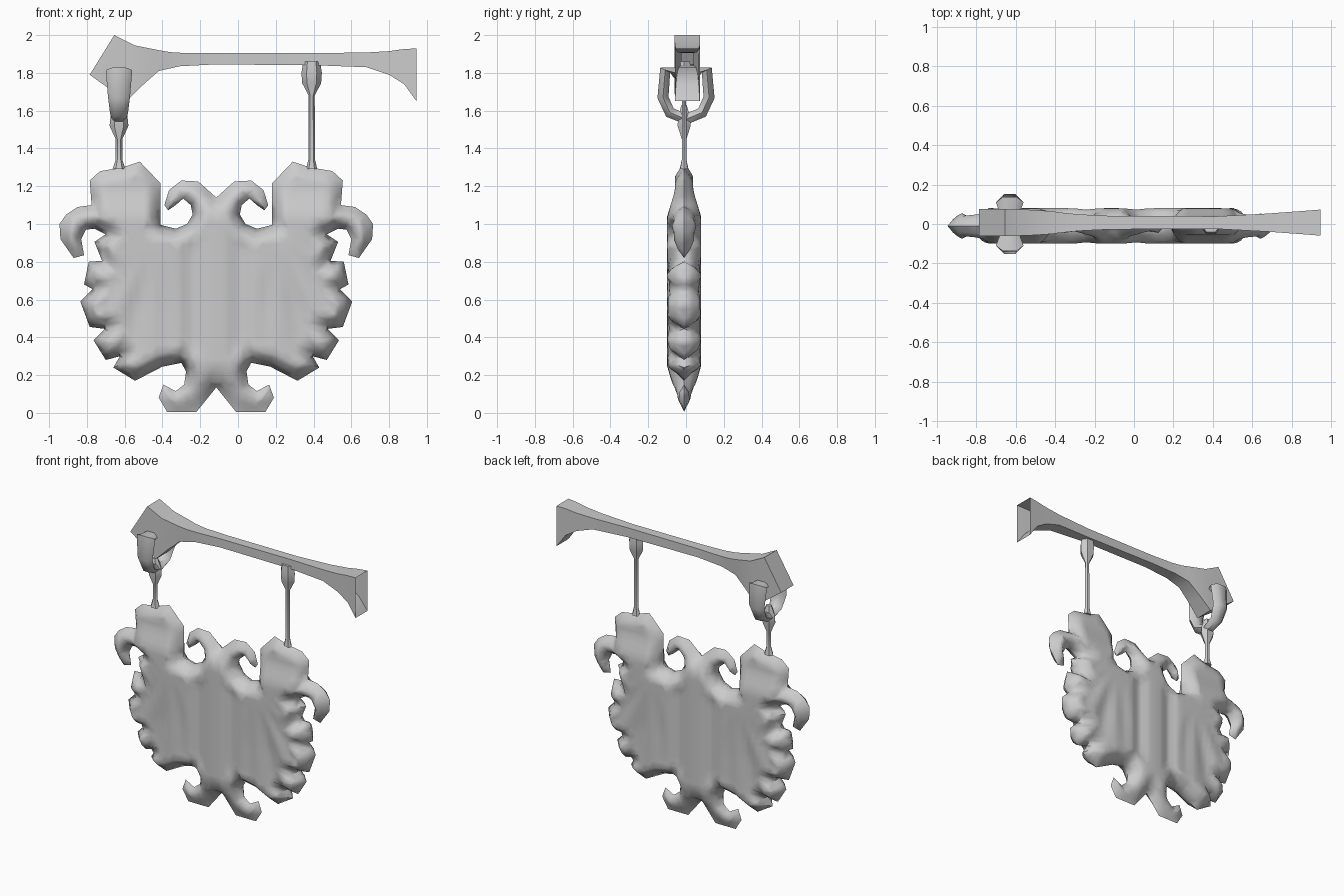
import bpy, math
from mathutils import Vector
from mathutils.geometry import delaunay_2d_cdt, intersect_point_line

if "Cube" in bpy.data.objects:
    bpy.data.objects.remove(bpy.data.objects["Cube"])

gray = bpy.data.materials.new("plain_gray")
gray.diffuse_color = (0.6, 0.6, 0.6, 1)
gray.use_nodes = True
gray.node_tree.nodes["Principled BSDF"].inputs["Base Color"].default_value = gray.diffuse_color


def make(name, verts, faces, angle=50):
    me = bpy.data.meshes.new(name)
    me.from_pydata([tuple(v) for v in verts], [], faces)
    me.materials.append(gray)
    ob = bpy.data.objects.new(name, me)
    bpy.context.collection.objects.link(ob)
    bpy.ops.object.select_all(action='DESELECT')
    ob.select_set(True)
    bpy.context.view_layer.objects.active = ob
    bpy.ops.object.mode_set(mode='EDIT')
    bpy.ops.mesh.select_all(action='SELECT')
    bpy.ops.mesh.normals_make_consistent(inside=False)
    bpy.ops.object.mode_set(mode='OBJECT')
    bpy.ops.object.shade_smooth_by_angle(angle=math.radians(angle))
    return ob


def loft(name, rings, cap_start=True, cap_end=True, angle=50):
    n = len(rings[0])
    faces = [(k * n + i, k * n + (i + 1) % n, (k + 1) * n + (i + 1) % n, (k + 1) * n + i)
             for k in range(len(rings) - 1) for i in range(n)]
    if cap_start:
        faces.append(tuple(range(n)))
    if cap_end:
        faces.append(tuple(range((len(rings) - 1) * n, len(rings) * n)))
    return make(name, [v for r in rings for v in r], faces, angle)


# Sign panel: half outline, from the top notch round to the bottom notch
CX, CY = -0.115, -0.01
half = [
    (-0.115, 1.14), (-0.02, 1.225), (0.07, 1.23), (0.135, 1.18), (0.16, 1.10),      # top scroll
    (0.12, 1.045), (0.10, 1.10), (0.06, 1.135), (0.02, 1.10), (0.01, 1.05),
    (0.04, 1.0), (0.10, 0.975), (0.18, 0.995),
    (0.18, 1.215), (0.29, 1.33), (0.38, 1.30), (0.50, 1.28), (0.555, 1.23),         # shoulder tab
    (0.545, 1.10), (0.62, 1.09), (0.68, 1.05), (0.715, 1.0), (0.71, 0.92),          # side scroll
    (0.64, 0.82), (0.585, 0.835), (0.60, 0.92), (0.575, 0.97), (0.53, 0.975),
    (0.47, 0.945), (0.53, 0.905), (0.49, 0.805),
    (0.56, 0.80), (0.585, 0.68), (0.54, 0.655), (0.605, 0.59), (0.555, 0.455),      # scallops
    (0.475, 0.445), (0.535, 0.385), (0.47, 0.28), (0.395, 0.30), (0.43, 0.24),
    (0.315, 0.17), (0.17, 0.245), (0.07, 0.265), (0.045, 0.22), (0.055, 0.15),      # foot scroll
    (0.10, 0.115), (0.165, 0.15), (0.19, 0.08), (0.145, 0.005), (-0.01, 0.005),
    (-0.115, 0.135)]
outline = [Vector(p) for p in half] + [Vector((2 * CX - x, z)) for x, z in half[-2:0:-1]]
segs = list(zip(outline, outline[1:] + outline[:1]))


def edge_dist(p):
    best = 9
    for a, b in segs:
        q, t = intersect_point_line(p, a, b)
        t = min(1, max(0, t))
        best = min(best, (p - a.lerp(b, t)).length)
    return best


def ramp(v, a, b, lo, hi):
    return lo + (hi - lo) * min(1, max(0, (v - a) / (b - a)))


def thickness(p, d):
    x, z = abs(p.x - CX), p.y
    h = ramp(z, 1.04, 1.18, 0.09, 0.047)
    h = min(h, ramp(z, 0.0, 0.24, 0.012, 0.09))
    if z > 0.8:
        h = min(h, ramp(x, 0.6, 0.72, 0.09, 0.065))
    # centre ridge with a groove on either side
    inner = ramp(d, 0.05, 0.12, 0, 1)
    h -= 0.025 * inner * math.exp(-((x - 0.125) / 0.04) ** 2)
    # folds fanning out to the scallops
    dx, dz = x - 0.33, z - 0.95
    r = math.hypot(dx, dz)
    if dz < 0 and x > 0.2:
        fold = math.cos(math.atan2(dx, -dz) * 14)
        h -= 0.009 * inner * ramp(r, 0.1, 0.4, 0, 1) * ramp(x, 0.2, 0.3, 0, 1) * (1 - fold)
    return h * min(1, d / 0.065) ** 0.7


# Points: subdivided outline, bevel rows inside it, then a regular grid
border, inside = [], []
for a, b in segs:
    n = max(1, round((b - a).length / 0.045))
    border += [a.lerp(b, i / n) for i in range(n)]
    nrm = Vector((b.y - a.y, a.x - b.x)).normalized()
    for off in (0.025, 0.048, 0.07):
        for i in range(n + 1):
            p = a.lerp(b, i / n) + nrm * off
            if edge_dist(p) > off * 0.93:
                inside.append(p)
for i in range(-21, 22):
    for j in range(36):
        p = Vector((CX + i * 0.035, 0.02 + j * 0.038))
        if edge_dist(p) > 0.085:
            inside.append(p)
nb = len(border)
pts, _, tris, _, _, _ = delaunay_2d_cdt(border + inside, [], [list(range(nb))], 1, 0.006)
verts, front, back = [], [], []
for p in pts:
    d = edge_dist(p)
    if d < 0.002:
        front.append(len(verts))
        back.append(len(verts))
        verts.append((p.x, CY, p.y))
    else:
        h = thickness(p, d)
        front.append(len(verts))
        back.append(len(verts) + 1)
        verts += [(p.x, CY - h, p.y), (p.x, CY + h, p.y)]
faces = []
for t in tris:
    f, b = [front[i] for i in t], [back[i] for i in reversed(t)]
    if set(f) != set(b):
        faces += [f, b]
make("sign_panel", verts, faces, 60)

# Flared support beam: top x, top z, bottom x, bottom z, half depth
beam = [(-0.655, 2.0, -0.785, 1.79, 0.068), (-0.545, 1.945, -0.59, 1.65, 0.066),
        (-0.42, 1.92, -0.51, 1.73, 0.058), (-0.36, 1.91, -0.42, 1.81, 0.05),
        (-0.28, 1.905, -0.31, 1.835, 0.042), (-0.12, 1.905, -0.12, 1.845, 0.034),
        (0.42, 1.905, 0.42, 1.84, 0.032), (0.68, 1.908, 0.68, 1.83, 0.046),
        (0.80, 1.915, 0.80, 1.79, 0.055), (0.87, 1.925, 0.88, 1.74, 0.06),
        (0.945, 1.93, 0.945, 1.65, 0.066)]
loft("support_beam", [[(tx, 0.007 - w, tz), (tx, 0.007 + w, tz), (bx, 0.007 + w, bz), (bx, 0.007 - w, bz)]
                      for tx, tz, bx, bz, w in beam], cap_end=False)


# Hanging rods with knobs on top
def rod(name, x, profile):
    loft(name, [[(x + r * math.cos(i * math.pi / 3), CY + 0.8 * r * math.sin(i * math.pi / 3), z)
                 for i in range(6)] for r, z in profile])


rod("right_rod", 0.39, [(0.03, 1.29), (0.018, 1.34), (0.016, 1.68), (0.05, 1.745), (0.054, 1.80), (0.045, 1.86)])
rod("left_rod", -0.63, [(0.034, 1.29), (0.018, 1.34), (0.018, 1.45), (0.05, 1.52), (0.045, 1.57), (0.02, 1.63)])

# Strap link clasping the beam end: y, z, half width along x
path = [(-0.055, 1.80, 0.05), (-0.11, 1.815, 0.07), (-0.122, 1.67, 0.058), (-0.085, 1.59, 0.048), (0, 1.555, 0.04)]
path += [(-y, z, w) for y, z, w in path[-2::-1]]
rings = []
for k, (y, z, w) in enumerate(path):
    a, b = path[max(0, k - 1)], path[min(len(path) - 1, k + 1)]
    t = Vector((b[0] - a[0], b[1] - a[1])).normalized()
    n = Vector((-t.y, t.x)) * 0.034
    rings.append([(-0.63 + w * math.cos(i * math.pi / 3), y + n.x * math.sin(i * math.pi / 3),
                   z + n.y * math.sin(i * math.pi / 3)) for i in range(6)])
loft("strap_link", rings)
